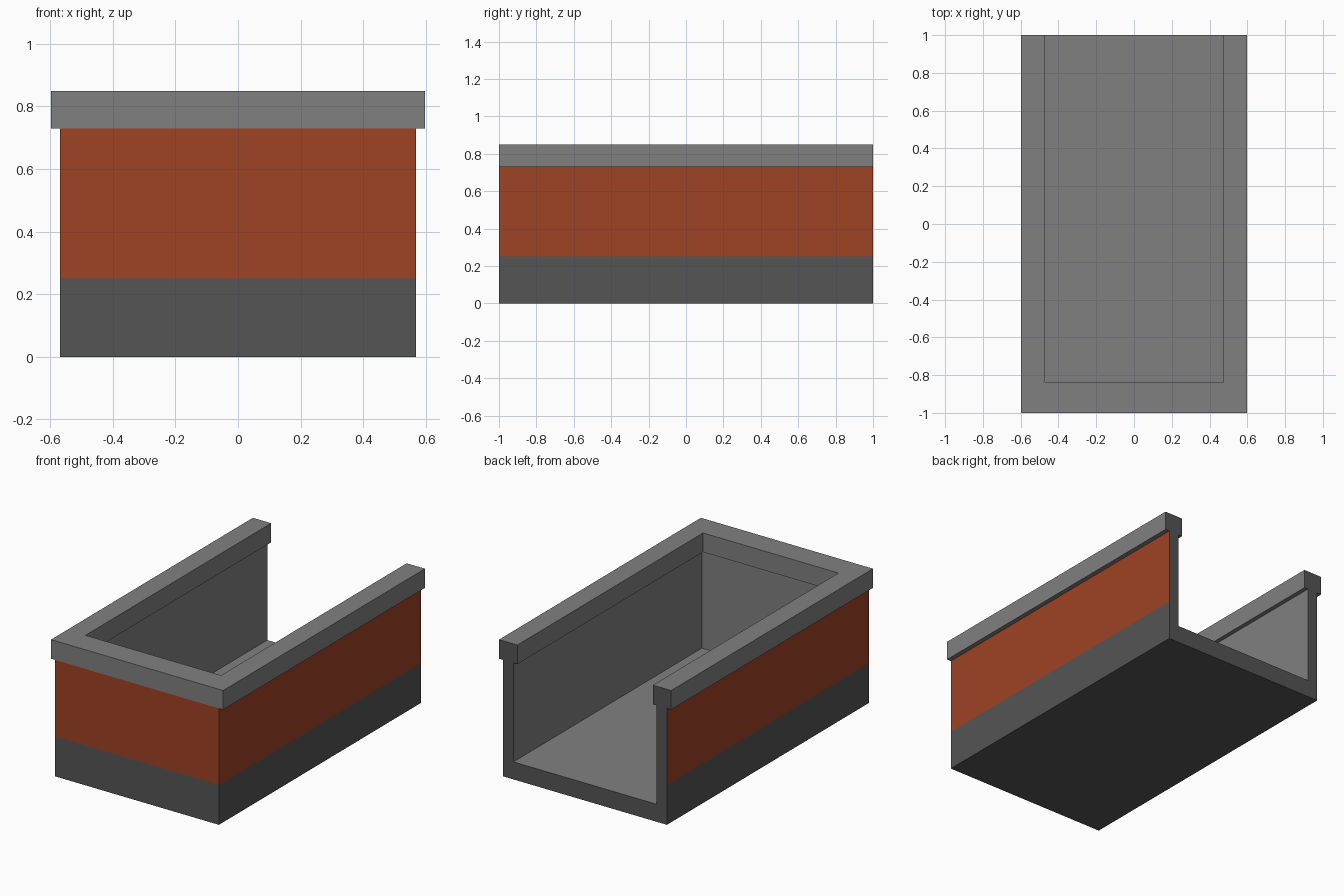
import bpy, bmesh

if "Cube" in bpy.data.objects:
    bpy.data.objects.remove(bpy.data.objects["Cube"])


def material(name, rgb):
    m = bpy.data.materials.new(name)
    m.diffuse_color = (*rgb, 1)
    m.use_nodes = True
    m.node_tree.nodes["Principled BSDF"].inputs["Base Color"].default_value = m.diffuse_color
    return m


GREY, DARK, RED = 0, 1, 2
MATERIALS = [
    material("light grey", (0.216, 0.216, 0.216)),
    material("dark grey", (0.089, 0.089, 0.089)),
    material("brick red", (0.347, 0.054, 0.018)),
]

HALF_LEN = 1.0


def u_outline(outer, inner, front):
    """Counter-clockwise U outline, open towards the back."""
    L = HALF_LEN
    return [(-outer, L), (-outer, -L), (outer, -L), (outer, L),
            (inner, L), (inner, front), (-inner, front), (-inner, L)]


def prism(name, outline, z0, z1, outside, caps=True):
    """Extrude an outline; outer sides, open ends and the rest get their own colour."""
    bm = bmesh.new()
    low = [bm.verts.new((x, y, z0)) for x, y in outline]
    high = [bm.verts.new((x, y, z1)) for x, y in outline]
    n = len(outline)
    for i in range(n):
        j = (i + 1) % n
        bm.faces.new((low[i], low[j], high[j], high[i]))
    if caps:
        bm.faces.new(low[::-1])
        bm.faces.new(high)
    bm.normal_update()
    for f in bm.faces:
        c, nrm = f.calc_center_median(), f.normal
        if nrm.y > 0.5 and c.y > HALF_LEN - 0.01:
            f.material_index = DARK          # cut back ends
        elif nrm.z < -0.5 or (abs(nrm.z) < 0.5 and (abs(c.x) > 0.55 or c.y < -0.99)):
            f.material_index = outside       # outer faces and underside
        else:
            f.material_index = GREY          # inside and top
    me = bpy.data.meshes.new(name)
    bm.to_mesh(me)
    bm.free()
    for m in MATERIALS:
        me.materials.append(m)
    ob = bpy.data.objects.new(name, me)
    bpy.context.collection.objects.link(ob)
    return ob


W = 0.568
walls = u_outline(W, 0.497, -0.867)

# Floor slab
prism("floor", [(-W, 1), (-W, -1), (W, -1), (W, 1)], 0, 0.11, DARK)
# Lower and upper bands of the wall
prism("lower_wall", walls, 0.11, 0.25, DARK, caps=False)
prism("upper_wall", walls, 0.25, 0.73, RED, caps=False)
# Coping rail along the top
prism("top_rail", u_outline(0.597, 0.47, -0.84), 0.73, 0.85, GREY)
